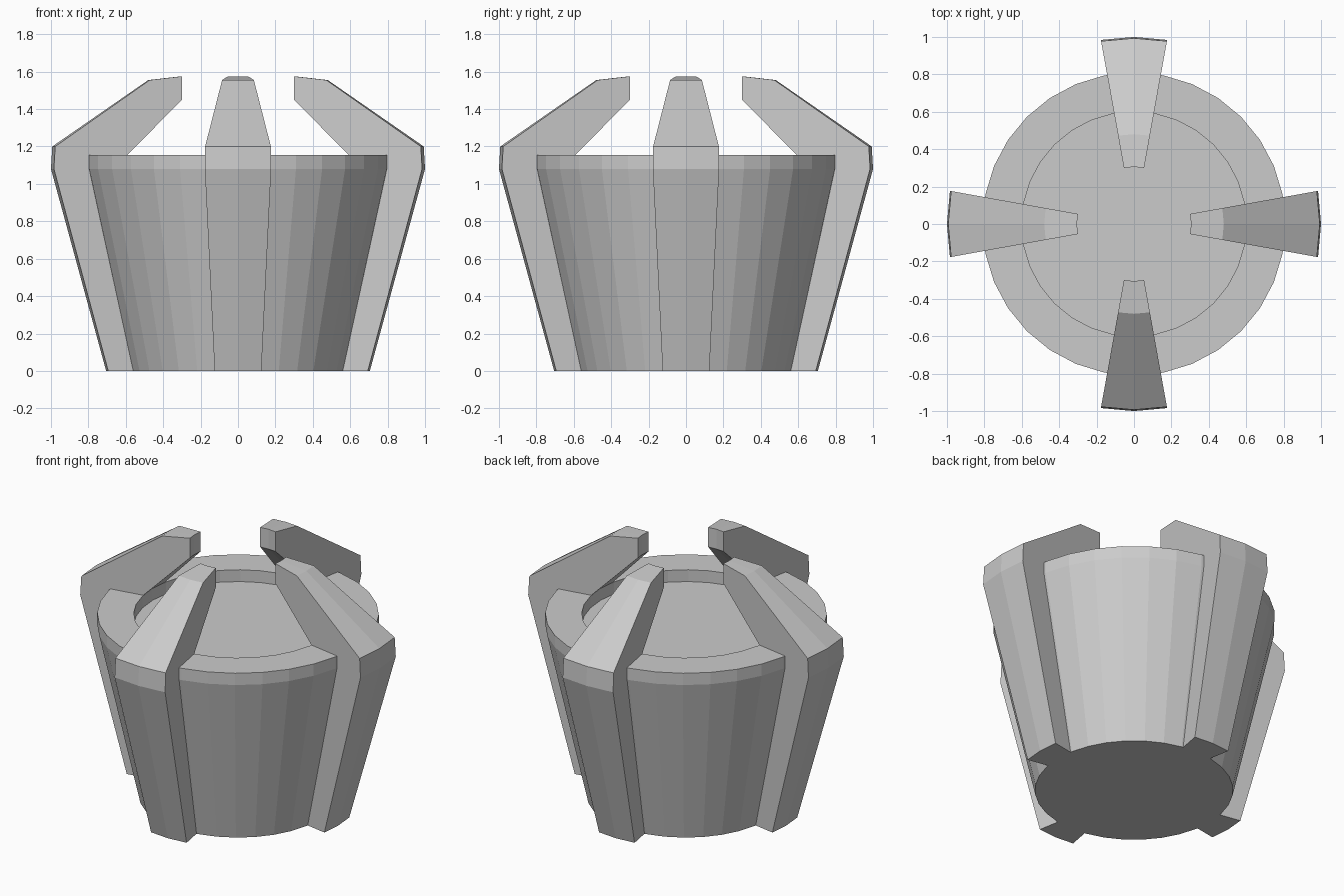
import bpy, bmesh
from math import cos, sin, pi, radians

cube = bpy.data.objects.get("Cube")
if cube:
    bpy.data.objects.remove(cube, do_unlink=True)

grey = bpy.data.materials.new("light grey")
grey.use_nodes = True
colour = (0.6, 0.6, 0.6, 1)
grey.diffuse_color = colour
grey.node_tree.nodes["Principled BSDF"].inputs["Base Color"].default_value = colour


def finish(name, bm):
    """Turn a bmesh into a flat shaded grey object."""
    bmesh.ops.recalc_face_normals(bm, faces=bm.faces)
    mesh = bpy.data.meshes.new(name)
    bm.to_mesh(mesh)
    bm.free()
    mesh.materials.append(grey)
    obj = bpy.data.objects.new(name, mesh)
    bpy.context.collection.objects.link(obj)
    return obj


def ring(bm, radius, z, sides=32):
    return [bm.verts.new((radius * cos(2 * pi * i / sides),
                          radius * sin(2 * pi * i / sides), z))
            for i in range(sides)]


def bridge(bm, a, b, closed=True):
    n = len(a)
    for i in range(n if closed else n - 1):
        j = (i + 1) % n
        bm.faces.new((a[i], a[j], b[j], b[i]))


# Tapered cup with a straight rim and a shallow recess on top
bm = bmesh.new()
profile = [(0.57, 0), (0.81, 1.08), (0.81, 1.155), (0.60, 1.155), (0.60, 1.08)]
rings = [ring(bm, r, z) for r, z in profile]
for lower, upper in zip(rings, rings[1:]):
    bridge(bm, lower, upper)
bm.faces.new(rings[0])
bm.faces.new(rings[-1])
finish("cup", bm)

# Claw: a radial profile swept through a narrow wedge, bent over the top
claw_profile = [(0.705, 0), (1.0, 1.08), (0.993, 1.20), (0.48, 1.555),
                (0.305, 1.575), (0.305, 1.45), (0.60, 1.155),
                (0.78, 1.12), (0.78, 1.05), (0.55, 0)]


def claw(name, facing):
    bm = bmesh.new()
    slices = []
    for offset in (-10.2, 0, 10.2):
        a = facing + radians(offset)
        slices.append([bm.verts.new((r * cos(a), r * sin(a), z))
                       for r, z in claw_profile])
    for a, b in zip(slices, slices[1:]):
        bridge(bm, a, b)
    bm.faces.new(slices[0])
    bm.faces.new(slices[-1])
    finish(name, bm)


for i, side in enumerate(("left", "back", "right", "front")):
    claw(side + "_claw", i * pi / 2)
